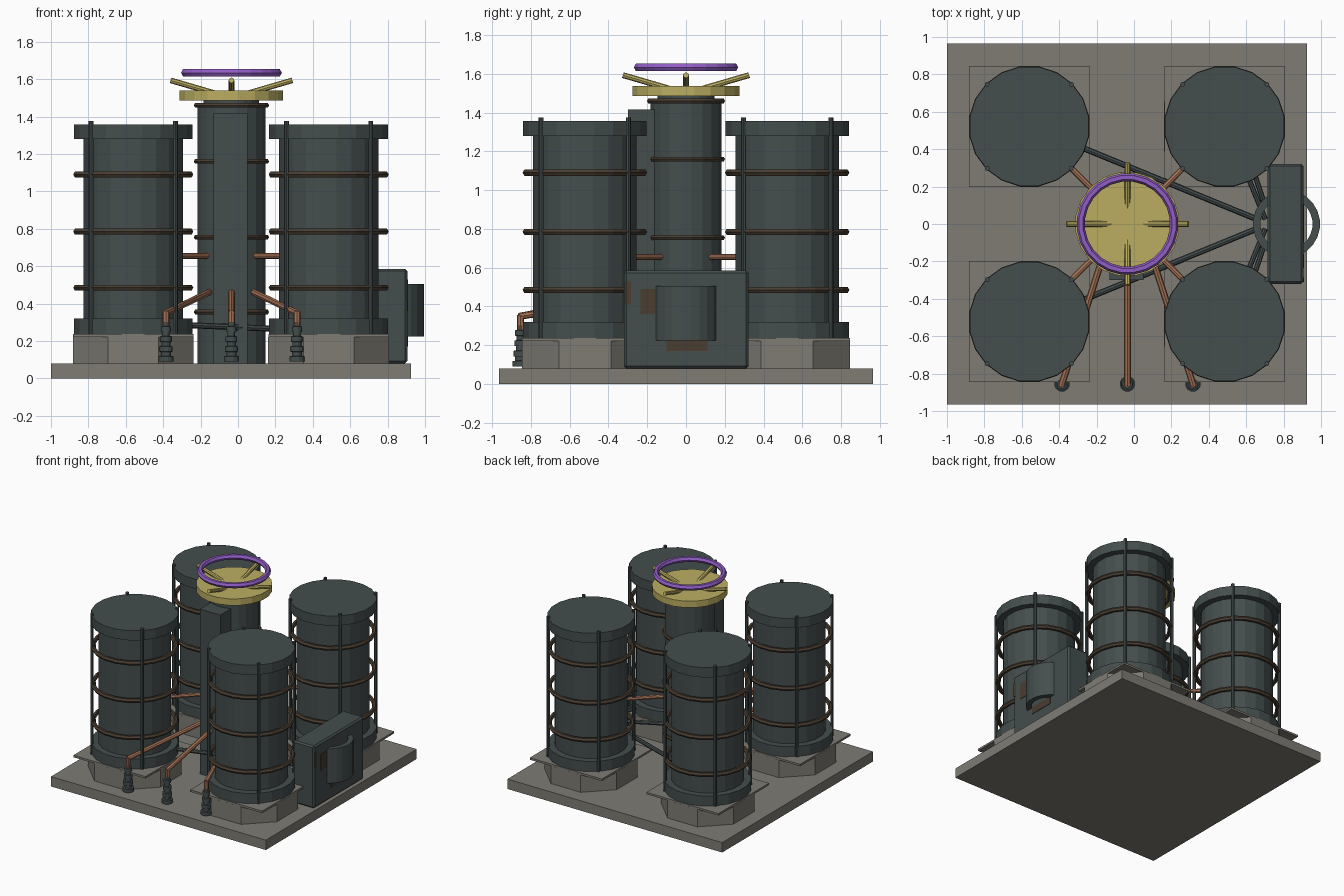
import bpy, bmesh, math
from mathutils import Vector

if "Cube" in bpy.data.objects:
    bpy.data.objects.remove(bpy.data.objects["Cube"])


def material(name, rgb):
    m = bpy.data.materials.new(name)
    m.diffuse_color = (*rgb, 1)
    m.use_nodes = True
    m.node_tree.nodes["Principled BSDF"].inputs["Base Color"].default_value = m.diffuse_color
    return m


STEEL = material("dark steel", (0.058, 0.075, 0.075))
CONCRETE = material("concrete", (0.21, 0.20, 0.175))
RUST = material("rusty brown", (0.068, 0.047, 0.03))
YELLOW = material("dull yellow", (0.50, 0.42, 0.12))
PURPLE = material("purple", (0.28, 0.11, 0.55))
COPPER = material("copper", (0.40, 0.18, 0.10))


def finish(name, bm, mat):
    bmesh.ops.recalc_face_normals(bm, faces=bm.faces)
    me = bpy.data.meshes.new(name)
    bm.to_mesh(me)
    bm.free()
    me.materials.append(mat)
    ob = bpy.data.objects.new(name, me)
    bpy.context.collection.objects.link(ob)
    return ob


def box(name, x, y, z, mat, bevel=0):
    bm = bmesh.new()
    bmesh.ops.create_cube(bm, size=1)
    for v in bm.verts:
        v.co = [a[0] + (c + 0.5) * (a[1] - a[0]) for c, a in zip(v.co, (x, y, z))]
    ob = finish(name, bm, mat)
    if bevel:
        mod = ob.modifiers.new("bevel", 'BEVEL')
        mod.width = bevel
    return ob


def lathe(name, center, profile, mat, sides=20, closed=False):
    """Revolve (radius, z) points; open profiles get end caps."""
    bm = bmesh.new()
    cx, cy = center
    rings = []
    for r, z in profile:
        rings.append([bm.verts.new((cx + r * math.cos((i + 0.5) * math.tau / sides),
                                    cy + r * math.sin((i + 0.5) * math.tau / sides), z))
                      for i in range(sides)])
    pairs = list(zip(rings, rings[1:]))
    if closed:
        pairs.append((rings[-1], rings[0]))
    for a, b in pairs:
        for i in range(sides):
            j = (i + 1) % sides
            bm.faces.new((a[i], a[j], b[j], b[i]))
    if not closed:
        bm.faces.new(rings[0])
        bm.faces.new(rings[-1])
    return finish(name, bm, mat)


def hoop(name, center, z, major, minor, mat, sides=20):
    prof = [(major + minor * math.cos(k * math.tau / 6), z + minor * math.sin(k * math.tau / 6))
            for k in range(6)]
    return lathe(name, center, prof, mat, sides, True)


def pipe(name, points, radius, mat, sides=8):
    """Straight round bars along a chain of points."""
    bm = bmesh.new()
    for a, b in zip(points, points[1:]):
        a, b = Vector(a), Vector(b)
        d = b - a
        mtx = d.to_track_quat('Z', 'Y').to_matrix().to_4x4()
        mtx.translation = (a + b) / 2
        bmesh.ops.create_cone(bm, cap_ends=True, segments=sides, radius1=radius,
                              radius2=radius, depth=d.length + radius * 0.8, matrix=mtx)
    return finish(name, bm, mat)


# Ground slab
box("base_slab", (-1, 0.925), (-0.965, 0.965), (0, 0.08), CONCRETE)

CX = -0.035  # axis of the central column

# Four banded tanks on octagonal footings
for tx in (-0.56, 0.485):
    for ty in (-0.522, 0.522):
        c = (tx, ty)
        lathe("tank_footing", c, [(0.35, 0.08), (0.35, 0.222)], CONCRETE, 8)
        box("tank_plate", (tx - 0.323, tx + 0.323), (ty - 0.323, ty + 0.323), (0.222, 0.238), CONCRETE)
        lathe("tank_body", c, [(0.322, 0.238), (0.322, 0.32), (0.27, 0.32), (0.27, 1.28),
                               (0.322, 1.28), (0.322, 1.358)], STEEL)
        for z in (0.485, 0.785, 1.09):
            hoop("tank_hoop", c, z, 0.307, 0.018, RUST)
        for sx in (-1, 1):
            for sy in (-1, 1):
                x, y = tx + sx * 0.225, ty + sy * 0.225
                pipe("tank_rod", [(x, y, 0.24), (x, y, 1.37)], 0.013, STEEL)
        # copper link from the column to the tank
        d = (Vector((tx, ty)) - Vector((CX, 0))).normalized()
        a, b = Vector((CX, 0)) + d * 0.17, Vector(c) - d * 0.26
        pipe("tank_link", [(*a, 0.655), (*b, 0.655)], 0.016, COPPER)

# Central column with cable duct on the front
lathe("column", (CX, 0), [(0.185, 0.08), (0.185, 1.47), (0.15, 1.47), (0.15, 1.49)], STEEL)
for z in (0.355, 0.755, 1.16, 1.46):
    hoop("column_hoop", (CX, 0), z, 0.19, 0.014, RUST)
box("column_duct", (-0.13, 0.052), (-0.3, -0.14), (0.08, 1.415), STEEL)

# Yellow cap, raised prongs and purple ring
lathe("cap_disc", (CX, 0), [(0.28, 1.485), (0.28, 1.538)], YELLOW)
for k in range(4):
    u, v = round(math.cos(k * math.pi / 2)), round(math.sin(k * math.pi / 2))
    pipe("cap_prong", [(CX + 0.08 * u, 0.08 * v, 1.522), (CX + 0.32 * u, 0.32 * v, 1.592)],
         0.015, YELLOW)
hoop("energy_ring", (CX, 0), 1.634, 0.25, 0.022, PURPLE, 24)

# Ribbed insulators at the front with copper feeds
for s in (-1, 0, 1):
    x, y = CX + 0.35 * s, -0.855
    prof = []
    for i in range(4):
        z, r = 0.08 + i * 0.053, 0.042 - i * 0.005
        prof += [(r, z + 0.01), (r, z + 0.038), (r * 0.65, z + 0.04), (r * 0.65, z + 0.062)]
    lathe("insulator", (x, y), prof, STEEL, 12)
    pipe("copper_feed", [(x, y, 0.28), (x, y, 0.35), (CX + 0.12 * s, -0.28 if s == 0 else -0.14, 0.46)],
         0.018, COPPER)

# Generator cabinet, tube drum and rust stains
box("cabinet", (0.715, 0.905), (-0.32, 0.322), (0.08, 0.585), STEEL, 0.012)
lathe("drum", (0.815, 0), [(0.18, 0.225), (0.18, 0.505), (0.14, 0.505), (0.14, 0.225)], STEEL, 24, True)
box("stain_low", (0.9, 0.909), (-0.10, 0.11), (0.17, 0.23), RUST)
box("stain_side", (0.9, 0.909), (-0.235, -0.16), (0.36, 0.49), RUST)
box("stain_edge", (0.9, 0.909), (-0.31, -0.285), (0.41, 0.53), RUST)

# Struts from the drum to the tanks
for s in (-1, 1):
    pipe("long_strut", [(0.67, 0.02 * s, 0.245), (-0.27, 0.405 * s, 0.285)], 0.016, STEEL)
    for y0, x1 in ((0.03, 0.61), (0.10, 0.65)):
        pipe("short_strut", [(0.70, y0 * s, 0.26), (x1, 0.25 * s, 0.28)], 0.014, STEEL)
